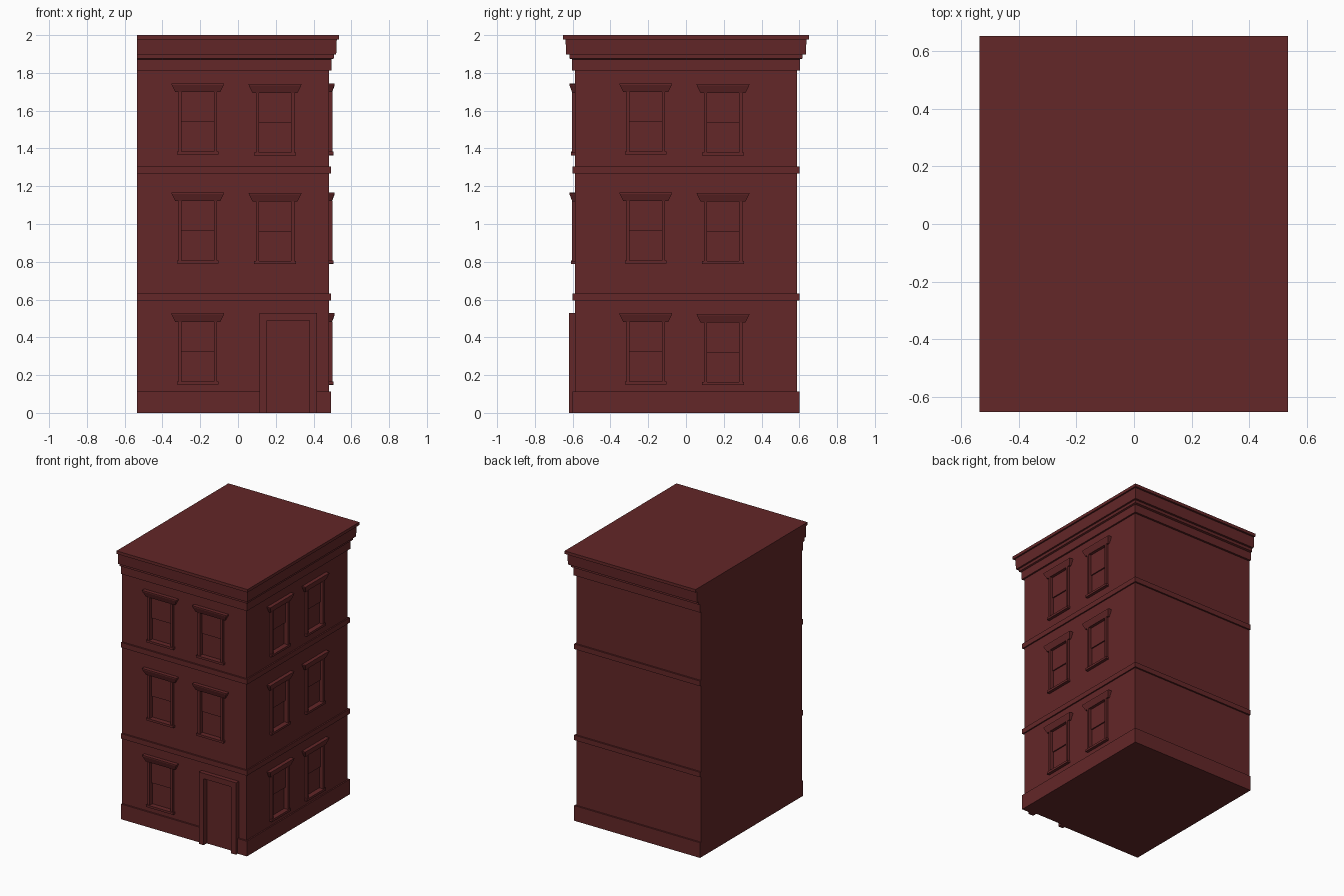
import bpy, bmesh
from math import radians
from mathutils import Matrix, Vector

if "Cube" in bpy.data.objects:
    bpy.data.objects.remove(bpy.data.objects["Cube"])

WALL_X, WALL_Y, PARTY_X = 0.483, 0.588, -0.535
mat = bpy.data.materials.new("brick_red")
mat.diffuse_color = (0.125, 0.02, 0.021, 1)
mat.use_nodes = True
mat.node_tree.nodes["Principled BSDF"].inputs["Base Color"].default_value = mat.diffuse_color


def finish(bm, name, matrix=Matrix()):
    bmesh.ops.recalc_face_normals(bm, faces=bm.faces)
    me = bpy.data.meshes.new(name)
    bm.to_mesh(me)
    bm.free()
    me.transform(matrix)
    me.materials.append(mat)
    ob = bpy.data.objects.new(name, me)
    bpy.context.collection.objects.link(ob)
    return ob


def stack(bm, rings):
    """Close a stack of rectangles (x0, x1, y0, y1, z) into a solid."""
    loops = [[bm.verts.new(p) for p in
              ((x0, y0, z), (x1, y0, z), (x1, y1, z), (x0, y1, z))]
             for x0, x1, y0, y1, z in rings]
    for a, b in zip(loops, loops[1:]):
        for i in range(4):
            j = (i + 1) % 4
            bm.faces.new((a[i], a[j], b[j], b[i]))
    bm.faces.new(loops[0])
    bm.faces.new(loops[-1])


def box(bm, x0, x1, y0, y1, z0, z1):
    stack(bm, [(x0, x1, y0, y1, z0), (x0, x1, y0, y1, z1)])


# Building shell: plinth, floor bands and cornice on three sides, flat party wall
profile = [(.012, 0), (.012, .112), (0, .112), (0, .595), (.012, .595), (.012, .632),
           (0, .632), (0, 1.267), (.012, 1.267), (.012, 1.305), (0, 1.305),
           (0, 1.812), (.015, 1.812), (.015, 1.872), (.030, 1.876), (.030, 1.897),
           (.046, 1.897), (.050, 1.978), (.064, 1.978), (.064, 2.0)]
bm = bmesh.new()
stack(bm, [(PARTY_X, WALL_X + .8 * o, -WALL_Y - o, WALL_Y + o, z) for o, z in profile])
building = finish(bm, "building")

# Walls as local frames: x along the wall, -y outwards
front = Matrix.Translation((0, -WALL_Y, 0))
side = Matrix.Translation((WALL_X, 0, 0)) @ Matrix.Rotation(radians(90), 4, 'Z')


def cut(name, wall, x0, x1, z0, z1, depth):
    bm = bmesh.new()
    box(bm, x0, x1, -.1, depth, z0, z1)
    ob = finish(bm, name + "_cutter", wall)
    ob.hide_render = True
    ob.hide_set(True)
    mod = building.modifiers.new(name, 'BOOLEAN')
    mod.operation = 'DIFFERENCE'
    mod.solver = 'EXACT'
    mod.object = ob


def window(name, wall, x, sill, head):
    w, top = .085, head + .046
    cut(name, wall, x - w, x + w, sill, head, .016)
    # Sloped hood
    bm = bmesh.new()
    stack(bm, [(x - .119, x + .119, -.014, .002, head),
               (x - .138, x + .138, -.028, .002, top - .008),
               (x - .140, x + .140, -.028, .002, top)])
    finish(bm, name + "_hood", wall)
    # Sill
    bm = bmesh.new()
    box(bm, x - .111, x + .111, -.022, .002, sill - .016, sill)
    finish(bm, name + "_sill", wall)
    # Side jambs
    bm = bmesh.new()
    for s in (-1, 1):
        a, b = sorted((x + s * w, x + s * .102))
        box(bm, a, b, -.016, .002, sill, head)
    finish(bm, name + "_jambs", wall)
    # Upper sash, in front of the lower one
    bm = bmesh.new()
    box(bm, x - w, x + w, .007, .017, (sill + head) / 2, head)
    finish(bm, name + "_upper_sash", wall)


# Windows: two per floor on front and side, the door replaces one
for floor, sill in enumerate((.167, .807, 1.383)):
    for label, wall in (("front", front), ("side", side)):
        for col, (x, drop) in enumerate(((-.213, 0), (.196, .004))):
            if label == "front" and floor == 0 and col == 1:
                continue
            window(f"{label}_window_{floor}_{col}", wall, x,
                   sill - drop, sill + .315 - drop)

# Door recess and its surround
cut("door", front, .154, .379, -.1, .49, .004)
bm = bmesh.new()
outline = [(.115, 0), (.154, 0), (.154, .49), (.379, .49),
           (.379, 0), (.418, 0), (.418, .53), (.115, .53)]
face = bm.faces.new([bm.verts.new((x, .003, z)) for x, z in outline])
ext = bmesh.ops.extrude_face_region(bm, geom=[face], use_keep_orig=True)
bmesh.ops.translate(bm, vec=Vector((0, -.035, 0)),
                    verts=[v for v in ext["geom"] if isinstance(v, bmesh.types.BMVert)])
finish(bm, "door_surround", front)
